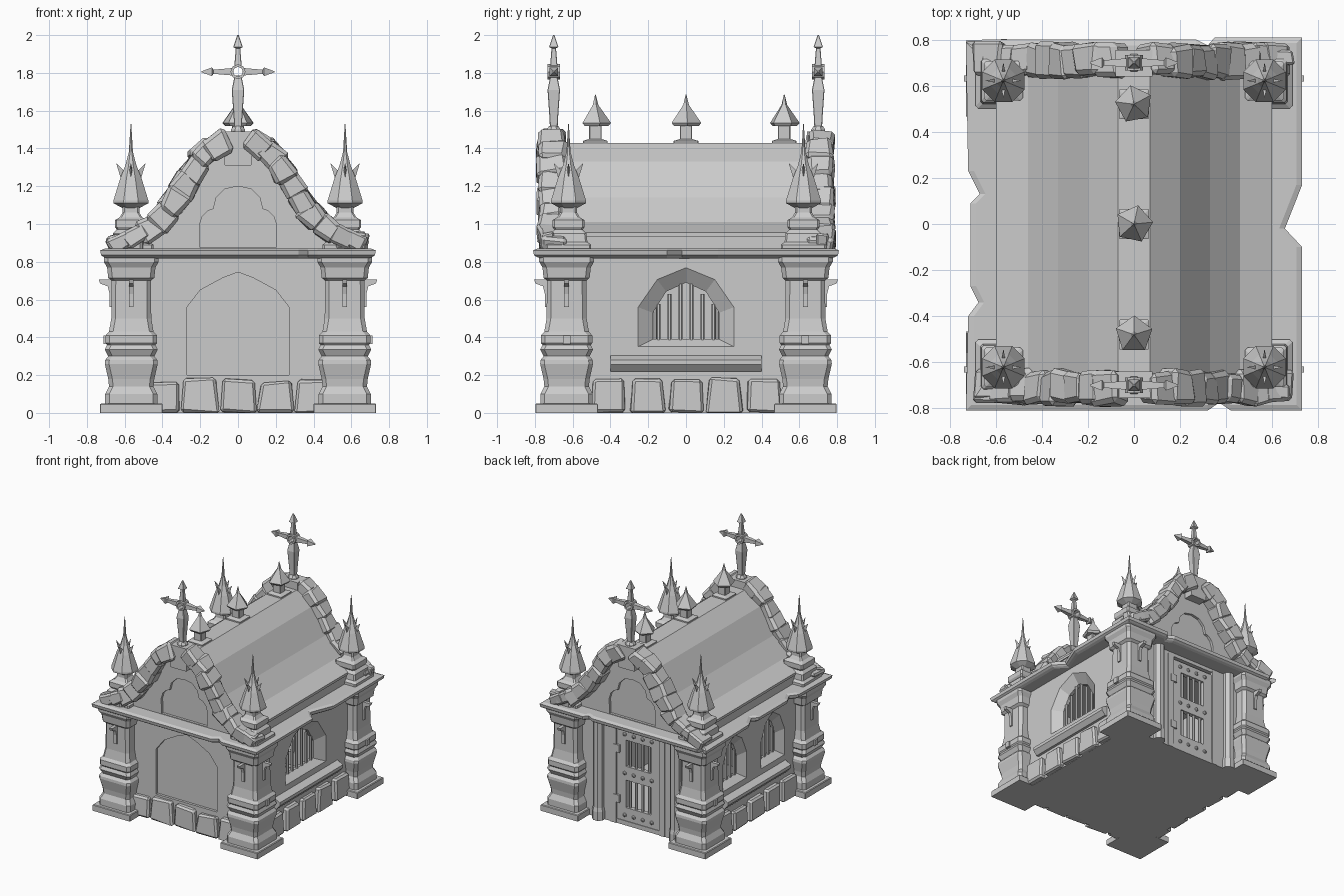
import bpy, bmesh, math, random
from mathutils import Vector, Matrix

if "Cube" in bpy.data.objects:
    bpy.data.objects.remove(bpy.data.objects["Cube"])
rng = random.Random(4)

def make(name, bm):
    bmesh.ops.recalc_face_normals(bm, faces=bm.faces)
    me = bpy.data.meshes.new(name)
    bm.to_mesh(me)
    bm.free()
    ob = bpy.data.objects.new(name, me)
    bpy.context.scene.collection.objects.link(ob)
    return ob

def loft(name, rings):
    bm = bmesh.new()
    vs = [[bm.verts.new(p) for p in r] for r in rings]
    n = len(rings[0])
    for a, b in zip(vs, vs[1:]):
        for i in range(n):
            bm.faces.new((a[i], a[(i + 1) % n], b[(i + 1) % n], b[i]))
    bm.faces.new(vs[0])
    bm.faces.new(vs[-1])
    return make(name, bm)

def prism(name, pts, axis, a, b, pts_b=None):
    f = {'x': lambda p, t: (t, p[0], p[1]), 'y': lambda p, t: (p[0], t, p[1]),
         'z': lambda p, t: (p[0], p[1], t)}[axis]
    return loft(name, [[f(p, a) for p in pts], [f(p, b) for p in (pts_b or pts)]])

def box(name, x0, x1, y0, y1, z0, z1):
    return prism(name, [(x0, y0), (x1, y0), (x1, y1), (x0, y1)], 'z', z0, z1)

def turned(name, c, profile, n=8, rot=None):
    """Stack of n-sided rings: profile holds (radius, z)."""
    rot = math.pi / n if rot is None else rot
    return loft(name, [[(c[0] + r * math.cos(rot + math.tau * i / n),
                         c[1] + r * math.sin(rot + math.tau * i / n), z) for i in range(n)]
                       for r, z in profile])

def square_stack(name, c, profile, chamfer):
    """Stack of chamfered squares: profile holds (half width, z)."""
    rings = []
    for h, z in profile:
        k = h - chamfer
        rings.append([(c[0] + u, c[1] + v, z) for u, v in
                      [(h, -k), (h, k), (k, h), (-k, h), (-h, k), (-h, -k), (-k, -h), (k, -h)]])
    return loft(name, rings)

def cut(ob, cutters):
    for c in cutters:
        m = ob.modifiers.new('cut', 'BOOLEAN')
        m.object, m.operation, m.solver = c, 'DIFFERENCE', 'EXACT'
        bpy.context.view_layer.objects.active = ob
        bpy.ops.object.modifier_apply(modifier=m.name)
        bpy.data.objects.remove(c)

def stone(name, c, size, angle=0, axis='Y', jit=0.13, taper=0):
    bm = bmesh.new()
    bmesh.ops.create_cube(bm, size=1)
    for v in bm.verts:
        v.co += Vector([rng.uniform(-jit, jit) for _ in range(3)])
        k = 1 - taper * (v.co.z > 0)
        v.co = Vector((v.co.x * size[0] * k, v.co.y * size[1] * k, v.co.z * size[2]))
    bmesh.ops.bevel(bm, geom=bm.edges[:], offset=min(size) * 0.16, segments=1, affect='EDGES')
    bm.transform(Matrix.Translation(c) @ Matrix.Rotation(angle, 4, axis))
    for v in bm.verts:
        v.co.z = max(v.co.z, 0)
    return make(name, bm)

def mirrored(half):
    return half + [(-x, z) for x, z in reversed(half) if x > 1e-4]

def arch(c, w, z0, zs, z1):
    h = z1 - zs
    return [(c + u, z) for u, z in mirrored([(w, z0), (w, zs), (w * .6, zs + h * .7), (0, z1)])]

# Hollow walls with splayed windows, front blind arch and rear doorway
walls = box('walls', -.6, .6, -.65, .65, 0, .83)
cutters = [box('hollow', -.52, .52, -.57, .57, .03, .8)]
wins = [(1, 0, .255, .175, .77, .69), (-1, -.24, .15, .1, .75, .68), (-1, .24, .15, .1, .75, .68)]
for s, c, wo, wi, zo, zi in wins:
    cutters.append(prism('splay', arch(c, wo, .35, .56, zo), 'x', s * .601, s * .545, arch(c, wi, .39, .53, zi)))
    cutters.append(prism('opening', arch(c, wi, .39, .53, zi), 'x', s * .56, s * .5))
blind = mirrored([(.27, .2), (.27, .56), (.2, .65), (.08, .715), (0, .745)])
cutters.append(prism('blind', blind, 'y', -.67, -.63))
cutters.append(box('doorway', -.26, .2, .5, .7, .035, .79))
cut(walls, cutters)

# Window bars and sills
for s, c, wo, wi, zo, zi in wins:
    n = 6 if s > 0 else 4
    for i in range(n):
        y = c + wi * (2 * (i + .5) / n - 1)
        top = zi - (zi - .53) * abs(y - c) / wi
        turned('window_bar', (s * .54, y), [(.011, .38), (.011, top + .02)], 6)
for s in (-1, 1):
    loft('window_sill', [[(s * x, y, z) for x, z in
         [(.58, .22), (.62, .22), (.65, .255), (.65, .28), (.6, .305), (.58, .305)]] for y in (-.4, .4)])

# Rear door with grilles, studs, hinges and flanking columns
dx = -.03
door = box('door', dx - .19, dx + .19, .61, .645, .02, .77)
grilles = [(.14, .36), (.47, .68)]
cut(door, [box('grille_hole', dx - .11, dx + .11, .55, .7, a, b) for a, b in grilles])
for a, b in grilles:
    for i in range(4):
        turned('door_bar', (dx - .084 + .056 * i, .627), [(.011, a - .01), (.011, b + .01)], 6)
for z in (.08, .415, .725):
    for i in range(4):
        ob = turned('door_stud', (0, 0), [(.017, -.01), (.015, .006), (.006, .012)], 6)
        ob.matrix_world = Matrix.Translation((dx - .12 + .08 * i, .645, z)) @ Matrix.Rotation(-math.pi / 2, 4, 'X')
for z in (.2, .6):
    box('door_hinge', dx + .16, dx + .215, .62, .66, z - .03, z + .03)
for s in (-1, 1):
    box('door_jamb', dx + s * .19, dx + s * .24, .58, .655, 0, .8)
    turned('door_column', (dx + s * .34, .66), [(.05, 0), (.05, .07), (.043, .1), (.043, .82)], 8)

# Cornice with chipped edges
outline = [(.73, -.81), (.73, -.1), (.655, -.02), (.73, .17), (.73, .81), (.35, .81), (.32, .775), (.27, .8),
           (-.66, .8), (-.69, .77), (-.73, .79), (-.72, .23), (-.67, .13), (-.71, .09), (-.71, -.27),
           (-.675, -.34), (-.72, -.4), (-.73, -.81), (.32, -.81), (.37, -.775), (.42, -.81)]
def inset(d):
    return [(x - math.copysign(d, x) * (abs(x) > .6), y - math.copysign(d, y) * (abs(y) > .7)) for x, y in outline]
loft('cornice', [[(x, y, z) for x, y in inset(d)] for d, z in
                 [(.04, .818), (.02, .825), (.005, .835), (0, .86), (.025, .87)]])

# Roof with flared slopes, gable walls with trefoil recesses
slope = [(.07, 1.43), (.2, 1.33), (.33, 1.14), (.46, 1.01), (.6, .955), (.6, .935), (.592, .935), (.592, .86)]
prism('roof', mirrored(slope), 'y', -.65, .65)
gable = mirrored([(.07, 1.4), (.19, 1.3), (.32, 1.11), (.45, .98), (.58, .92), (.58, .86)])
trefoil = mirrored([(.2, .875), (.205, .99), (.19, 1.04), (.16, 1.07), (.13, 1.08), (.115, 1.14), (.07, 1.185), (0, 1.2)])
for s in (-1, 1):
    g = prism('gable_wall', gable, 'y', s * .6, s * .68)
    cut(g, [prism('trefoil', trefoil, 'y', s * .66, s * .72)])

# Rubble rake stones along both gables
path = [(.105, 1.415), (.175, 1.37), (.23, 1.29), (.28, 1.205), (.335, 1.12), (.395, 1.04), (.47, .975),
        (.55, .935), (.615, .905)]
for sy in (-1, 1):
    for sx in (-1, 1):
        for i, (x, z) in enumerate(path):
            a, b = path[max(i - 1, 0)], path[min(i + 1, 8)]
            ang = math.atan2(a[1] - b[1], b[0] - a[0]) * sx
            stone('rake_stone', (sx * x, sy * .71, z), (.13, .14, .125 if i < 7 else .09), ang)

    # Keystone and finial cross
    prism('keystone', [(-.07, 1.31), (.07, 1.31), (.08, 1.49), (-.08, 1.49)], 'y', sy * .64, sy * .755)
    cy = sy * .7
    turned('cross_foot', (0, cy), [(.04, 1.48), (.04, 1.5), (.025, 1.52)], 8)
    square_stack('cross_shaft', (0, cy), [(.02, 1.49), (.022, 1.55), (.033, 1.71), (.018, 1.785)], .003)
    square_stack('cross_top', (0, cy), [(.02, 1.83), (.012, 1.93), (.025, 1.937), (.004, 2.0)], .003)
    for sx in (-1, 1):
        loft('cross_arm', [[(sx * x, cy + u * h, 1.806 + v * h) for u, v in [(1, 1), (-1, 1), (-1, -1), (1, -1)]]
                           for x, h in [(.025, .02), (.13, .011), (.138, .023), (.192, .003)]])
    ring = prism('cross_ring', [(.04 * math.cos(t * math.pi / 4), 1.806 + .04 * math.sin(t * math.pi / 4))
                                for t in range(8)], 'y', cy - .033, cy + .033)
    cut(ring, [prism('hole', [(.026 * math.cos(t * math.pi / 4), 1.806 + .026 * math.sin(t * math.pi / 4))
                              for t in range(8)], 'y', cy - .1, cy + .1)])

# Corner pillars, brackets and pinnacles
bracket = [(.09, .705), (.172, .705), (.165, .685), (.125, .67), (.115, .63), (.115, .56), (.09, .56)]
for sx in (-1, 1):
    for sy in (-1, 1):
        c = (sx * .565, sy * .632)
        square_stack('pillar_plinth', c, [(.165, 0), (.165, .045), (.16, .05)], .002)
        square_stack('pillar', c, [(.138, .05), (.138, .1), (.118, .14), (.122, .18), (.14, .26), (.138, .28),
                     (.122, .3), (.14, .335), (.128, .36), (.136, .37), (.136, .41), (.118, .43), (.106, .5),
                     (.104, .7), (.122, .715), (.128, .77), (.145, .8), (.145, .83)], .022)
        prism('bracket_side', [(c[0] + sx * u, z) for u, z in bracket], 'y', c[1] - .013, c[1] + .013)
        prism('bracket_end', [(c[1] + sy * u, z) for u, z in bracket], 'x', c[0] - .013, c[0] + .013)
        box('pillar_boss', c[0] - sx * .1, c[0] + sx * .148, c[1] - .02, c[1] + .02, .365, .41)
        p = (sx * .567, sy * .622)
        square_stack('pinnacle_base', p, [(.12, .86), (.12, .89), (.1, .905), (.095, .95), (.075, .97),
                     (.085, .985), (.085, 1.02), (.06, 1.035), (.045, 1.06), (.045, 1.12)], .01)
        turned('pinnacle_spire', p, [(.05, 1.085), (.1, 1.11), (.1, 1.125), (.06, 1.245), (.032, 1.31),
                                     (.012, 1.38), (.002, 1.53)], 8)
        for k in range(4):
            a = k * math.pi / 2
            d, t = Vector((math.cos(a), math.sin(a), 0)), Vector((-math.sin(a), math.cos(a), 0))
            o = Vector((*p, 0))
            loft('crocket', [[o + d * u + t * v + Vector((0, 0, z)) for u, v, z in r] for r in
                 ([(.025, -.01, 1.27), (.05, 0, 1.23), (.025, .01, 1.27)],
                  [(.075, -.001, 1.32), (.077, 0, 1.318), (.075, .001, 1.32)])])
        stone('corner_rubble', (sx * .59, sy * .725, .905), (.17, .06, .1), rng.uniform(-.2, .2))

# Ridge ornaments
for y, r in ((-.48, .3), (0, .1), (.52, .5)):
    square_stack('ridge_post', (0, y), [(.065, 1.42), (.065, 1.44), (.033, 1.45), (.033, 1.55)], .004)
    turned('ridge_cap', (0, y), [(.07, 1.52), (.083, 1.535), (.016, 1.63), (.002, 1.685)], 5, r)

# Foundation stones, narrower towards the top, on the front and both sides
for i in range(5):
    h = rng.uniform(.16, .19)
    stone('front_footing', (-.4 + .2 * i, -.65, h / 2), (.19, .085, h), jit=.06, taper=.15)
    for s in (-1, 1):
        h = rng.uniform(.15, .19)
        stone('side_footing', (s * .6, -.41 + .205 * i, h / 2), (.085, .19, h), jit=.06, taper=.15)
